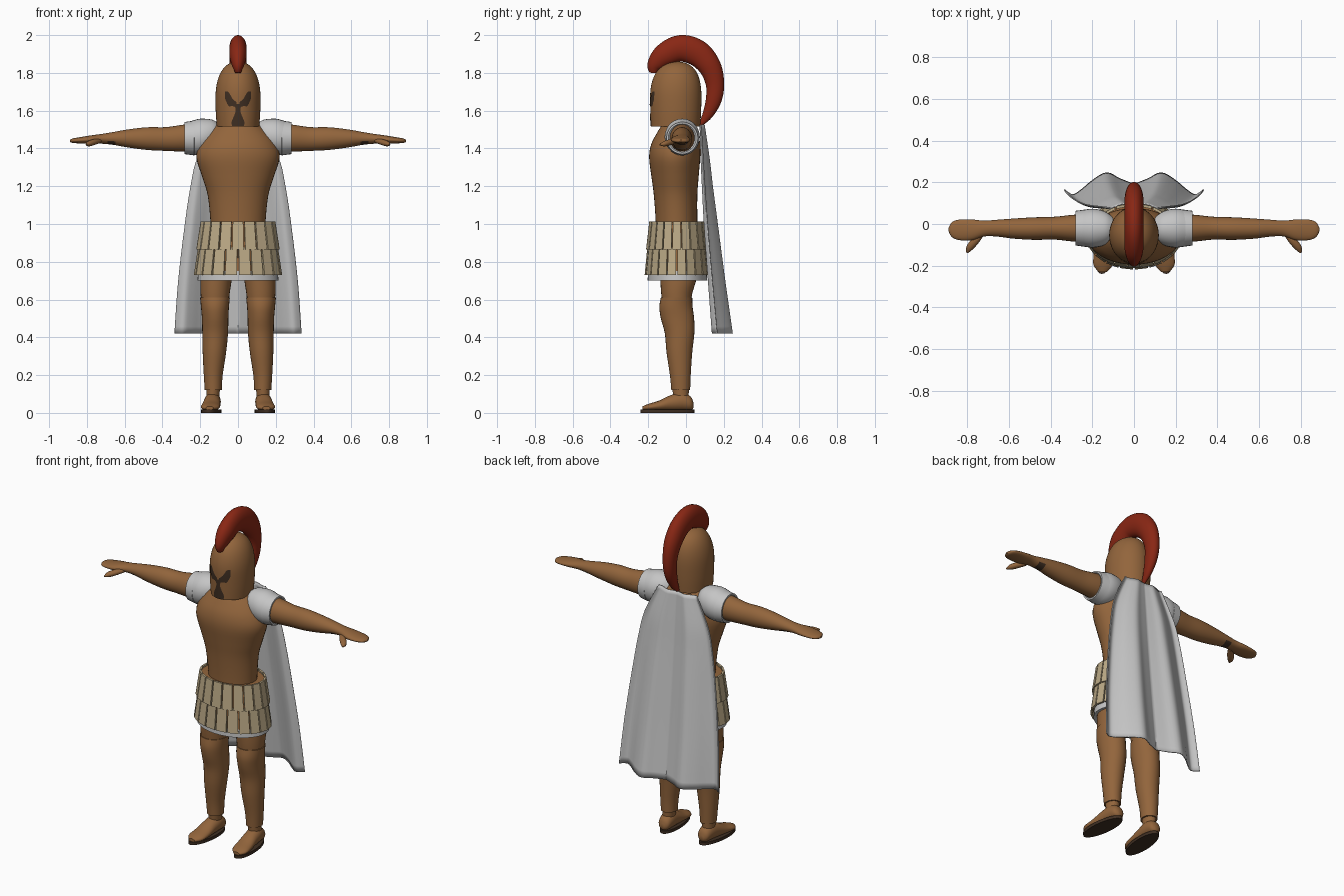
import bpy, bmesh, math
from mathutils import Vector
from mathutils.bvhtree import BVHTree

if "Cube" in bpy.data.objects:
    bpy.data.objects.remove(bpy.data.objects["Cube"])


def material(name, rgb):
    m = bpy.data.materials.new(name)
    m.use_nodes = True
    m.diffuse_color = (*rgb, 1)
    bsdf = m.node_tree.nodes["Principled BSDF"]
    bsdf.inputs["Base Color"].default_value = (*rgb, 1)
    bsdf.inputs["Roughness"].default_value = 0.7
    return m


BRONZE = material("bronze brown", (0.29, 0.13, 0.045))
DARK = material("dark leather", (0.05, 0.028, 0.016))
CLOTH = material("pale grey", (0.56, 0.56, 0.56))
TAN = material("tan plate", (0.5, 0.4, 0.24))
RED = material("crest red", (0.25, 0.02, 0.007))


def make(name, verts, faces, mat, smooth=True, mirror=False):
    mesh = bpy.data.meshes.new(name)
    bm = bmesh.new()
    vs = [bm.verts.new(v) for v in verts]
    for f in faces:
        bm.faces.new([vs[i] for i in f])
    bmesh.ops.recalc_face_normals(bm, faces=bm.faces)
    bm.to_mesh(mesh)
    bm.free()
    mesh.materials.append(mat)
    ob = bpy.data.objects.new(name, mesh)
    bpy.context.collection.objects.link(ob)
    if mirror:
        ob.modifiers.new("Mirror", "MIRROR")
    if smooth:
        bpy.ops.object.select_all(action="DESELECT")
        bpy.context.view_layer.objects.active = ob
        ob.select_set(True)
        bpy.ops.object.shade_smooth_by_angle(angle=math.radians(40))
    return ob


def spline(rows, sub):
    """Smooth curve through rows of numbers."""
    out = []
    for i in range(len(rows) - 1):
        p = [rows[max(0, min(len(rows) - 1, i + k))] for k in (-1, 0, 1, 2)]
        for s in range(sub):
            t = s / sub
            out.append([0.5 * (2 * b + (c - a) * t + (2 * a - 5 * b + 4 * c - d) * t * t
                               + (3 * b - a - 3 * c + d) * t ** 3) for a, b, c, d in zip(*p)])
    return out + [list(rows[-1])]


def skin(name, rings, mat, n=28, **kw):
    """Skin rings of (centre, first radius vector, second radius vector)."""
    verts, faces = [], []
    for c, u, v in rings:
        for k in range(n):
            a = math.tau * k / n
            verts.append(c + u * math.cos(a) + v * math.sin(a))
    for r in range(len(rings) - 1):
        for k in range(n):
            j = (k + 1) % n
            faces.append((r * n + k, r * n + j, (r + 1) * n + j, (r + 1) * n + k))
    faces += [tuple(range(n)), tuple(range(len(verts) - n, len(verts)))]
    return make(name, verts, faces, mat, **kw)


def loft(name, axis, rows, mat, sub=4, **kw):
    """Rows hold: position on axis, two centre values, two radii."""
    i, j = [k for k in range(3) if k != axis]
    rings = []
    for p, a, b, ra, rb in (spline(rows, sub) if sub > 1 else rows):
        c, u, v = Vector(), Vector(), Vector()
        c[axis], c[i], c[j] = p, a, b
        u[i], v[j] = max(ra, 0.001), max(rb, 0.001)
        rings.append((c, u, v))
    return skin(name, rings, mat, **kw)


X, Y, Z = 0, 1, 2

# Torso and neck
loft("torso", Z, [(0.85, 0, -0.05, 0.14, 0.11), (1.0, 0, -0.05, 0.145, 0.11),
                  (1.15, 0, -0.055, 0.16, 0.115), (1.25, 0, -0.058, 0.19, 0.125),
                  (1.35, 0, -0.06, 0.22, 0.135), (1.42, 0, -0.055, 0.205, 0.13),
                  (1.48, 0, -0.045, 0.165, 0.11), (1.53, 0, -0.04, 0.11, 0.085),
                  (1.57, 0, -0.04, 0.07, 0.07)], BRONZE, n=40)

# Helmet
helmet = loft("helmet", Z, [(1.515, 0, -0.055, 0.112, 0.13), (1.6, 0, -0.054, 0.118, 0.134),
                            (1.7, 0, -0.054, 0.118, 0.135), (1.77, 0, -0.052, 0.105, 0.122),
                            (1.82, 0, -0.05, 0.08, 0.095), (1.85, 0, -0.05, 0.045, 0.055),
                            (1.862, 0, -0.05, 0.001, 0.001)], BRONZE, n=48)

# Eye and mouth openings laid on the helmet surface
tree = BVHTree.FromPolygons([v.co for v in helmet.data.vertices],
                            [p.vertices for p in helmet.data.polygons])


def on_helmet(x, z):
    hit = tree.ray_cast(Vector((x, -1, z)), Vector((0, 1, 0)))[0]
    return Vector((x, (hit.y if hit else -0.18) - 0.003, z))


def opening(name, lines, **kw):
    """Lines of (x0, z0, x1, z1) swept into a strip."""
    lines, m, verts, faces = spline(lines, 4), 6, [], []
    for x0, z0, x1, z1 in lines:
        verts += [on_helmet(x0 + (x1 - x0) * k / m, z0 + (z1 - z0) * k / m) for k in range(m + 1)]
    for r in range(len(lines) - 1):
        for k in range(m):
            a = r * (m + 1) + k
            faces.append((a, a + 1, a + m + 2, a + m + 1))
    make(name, verts, faces, DARK, **kw)


opening("mouth_slit", [(-w, z, w, z) for z, w in
                       [(1.518, 0.03), (1.54, 0.034), (1.58, 0.018), (1.605, 0.012), (1.635, 0.022)]])
opening("eye_opening", [(x, a, x, b) for x, a, b in
                        [(0.008, 1.615, 1.645), (0.03, 1.625, 1.665), (0.05, 1.625, 1.698),
                         (0.068, 1.662, 1.702)]], mirror=True)

# Crest: tapered tube sweeping over the helmet
path = spline([(-0.172, 1.80, 0.02), (-0.165, 1.84, 0.042), (-0.115, 1.893, 0.062),
               (-0.03, 1.93, 0.07), (0.06, 1.905, 0.07), (0.125, 1.835, 0.06),
               (0.153, 1.745, 0.049), (0.147, 1.66, 0.042), (0.115, 1.58, 0.028),
               (0.072, 1.52, 0.008)], 5)
rings = []
for k, (y, z, r) in enumerate(path):
    a, b = path[max(k - 1, 0)], path[min(k + 1, len(path) - 1)]
    t = Vector((0, b[0] - a[0], b[1] - a[1])).normalized()
    rings.append((Vector((0, y, z)), Vector((min(r * 0.75, 0.046), 0, 0)), Vector((0, -t.z, t.y)) * r))
skin("crest", rings, RED, n=24)

# Arms with flat hands; the wrist binding is coloured on the underside
arm = loft("arm", X, [(0.15, -0.02, 1.46, 0.07, 0.08), (0.28, -0.02, 1.455, 0.065, 0.072),
                      (0.38, -0.02, 1.45, 0.055, 0.063), (0.48, -0.022, 1.452, 0.054, 0.06),
                      (0.58, -0.022, 1.453, 0.048, 0.048), (0.66, -0.02, 1.453, 0.04, 0.034),
                      (0.72, -0.022, 1.451, 0.038, 0.026), (0.78, -0.028, 1.447, 0.05, 0.022),
                      (0.84, -0.028, 1.443, 0.049, 0.016), (0.875, -0.027, 1.441, 0.035, 0.012),
                      (0.89, -0.027, 1.44, 0.008, 0.005)], BRONZE, sub=6, mirror=True)
arm.data.materials.append(DARK)
for p in arm.data.polygons:
    if 0.645 < p.center.x < 0.69 and p.center.z < 1.44:
        p.material_index = 1
thumb = spline([(0.735, -0.05, 1.44, 0.012), (0.765, -0.085, 1.433, 0.016),
                (0.79, -0.115, 1.425, 0.014), (0.802, -0.138, 1.42, 0.004)], 4)
skin("thumb", [(Vector((x, y, z)), Vector((r, r * 0.6, 0)), Vector((0, 0, r)))
               for x, y, z, r in thumb], BRONZE, n=12, mirror=True)

# Shoulder guards with a stepped cuff
loft("shoulder_guard", X, [(0.10, -0.02, 1.485, 0.05, 0.045), (0.13, -0.02, 1.475, 0.075, 0.075),
                           (0.17, -0.02, 1.465, 0.09, 0.092), (0.21, -0.02, 1.46, 0.093, 0.096),
                           (0.25, -0.02, 1.456, 0.085, 0.088)], CLOTH, mirror=True)
loft("shoulder_cuff", X, [(0.225, -0.02, 1.455, 0.08, 0.08), (0.232, -0.02, 1.455, 0.09, 0.092),
                          (0.282, -0.02, 1.455, 0.083, 0.085), (0.282, -0.02, 1.455, 0.074, 0.076),
                          (0.27, -0.02, 1.455, 0.06, 0.065)], CLOTH, sub=1, mirror=True)

# Skirt: cloth hem, leather backing, two tiers of plates
loft("skirt_hem", Z, [(0.7, 0, -0.045, 0.215, 0.158), (0.8, 0, -0.048, 0.205, 0.152)],
     CLOTH, sub=1, n=40)
loft("skirt_backing", Z, [(0.75, 0, -0.048, 0.216, 0.157), (0.87, 0, -0.05, 0.203, 0.148),
                          (1.0, 0, -0.05, 0.19, 0.137)], BRONZE, sub=1, n=40)


def plate_tier(name, top, bottom, count, shift):
    verts, faces = [], []
    for i in range(count):
        base = len(verts)
        for inset in (0, 0.012):
            for (z, rx, ry), side in ((top, -1), (top, 1), (bottom, 1), (bottom, -1)):
                a = math.tau * (i + shift + side * 0.44) / count
                verts.append((math.cos(a) * (rx - inset), math.sin(a) * (ry - inset) - 0.049, z))
        for f in ((0, 1, 2, 3), (4, 5, 6, 7), (0, 1, 5, 4), (1, 2, 6, 5), (2, 3, 7, 6), (3, 0, 4, 7)):
            faces.append([base + k for k in f])
    make(name, verts, faces, TAN, smooth=False)


plate_tier("upper_skirt_plates", (1.012, 0.2, 0.147), (0.865, 0.223, 0.164), 20, 0)
plate_tier("lower_skirt_plates", (0.875, 0.212, 0.156), (0.73, 0.234, 0.17), 20, 0.5)

# Legs, greaves and feet
loft("leg", Z, [(0.04, 0.135, -0.025, 0.034, 0.04), (0.12, 0.132, -0.028, 0.036, 0.043),
                (0.4, 0.122, -0.035, 0.055, 0.065), (0.6, 0.122, -0.05, 0.074, 0.078),
                (0.72, 0.115, -0.04, 0.084, 0.097), (0.85, 0.1, -0.045, 0.085, 0.1)],
     BRONZE, mirror=True)
loft("greave", Z, [(0.122, 0.131, -0.028, 0.045, 0.05), (0.2, 0.131, -0.03, 0.05, 0.055),
                   (0.32, 0.125, -0.035, 0.062, 0.068), (0.42, 0.121, -0.034, 0.068, 0.078),
                   (0.5, 0.121, -0.045, 0.07, 0.088), (0.56, 0.122, -0.053, 0.074, 0.088),
                   (0.612, 0.122, -0.05, 0.079, 0.083)], BRONZE, mirror=True)
loft("foot", Y, [(0.04, 0.132, 0.04, 0.012, 0.012), (0.025, 0.132, 0.05, 0.034, 0.036),
                 (-0.02, 0.134, 0.06, 0.043, 0.048), (-0.08, 0.138, 0.052, 0.045, 0.042),
                 (-0.14, 0.143, 0.038, 0.049, 0.028), (-0.195, 0.148, 0.03, 0.047, 0.019),
                 (-0.23, 0.15, 0.025, 0.02, 0.01)], BRONZE, mirror=True)
sole = [(Vector((0.142, -0.098, z)), Vector((0.052, 0, 0)), Vector((-0.012, 0.142, 0)))
        for z in (0, 0.018)]
skin("sandal_sole", sole, DARK, mirror=True)

# Cape: rows of (height, half width, depth, fold strength)
rows = spline([(1.525, 0.13, 0.085, 0.2), (1.35, 0.215, 0.1, 0.4), (1.2, 0.25, 0.112, 0.5),
               (1.0, 0.28, 0.13, 0.65), (0.7, 0.315, 0.16, 0.82), (0.42, 0.335, 0.19, 1)], 5)
folds = spline([(0, 0), (0.2, 0.026), (0.39, 0.055), (0.58, 0.022), (0.75, -0.025),
                (0.88, -0.05), (1, -0.025)], 4)
folds = [(-u, d) for u, d in folds[:0:-1]] + folds
w = len(folds)
cape_verts = [(u * hw, y + d * amp, z) for z, hw, y, amp in rows for u, d in folds]
cape_faces = [(r * w + k, r * w + k + 1, (r + 1) * w + k + 1, (r + 1) * w + k)
              for r in range(len(rows) - 1) for k in range(w - 1)]
cape = make("cape", cape_verts, cape_faces, CLOTH)
solid = cape.modifiers.new("Thickness", "SOLIDIFY")
solid.thickness = 0.006
solid.offset = 0
